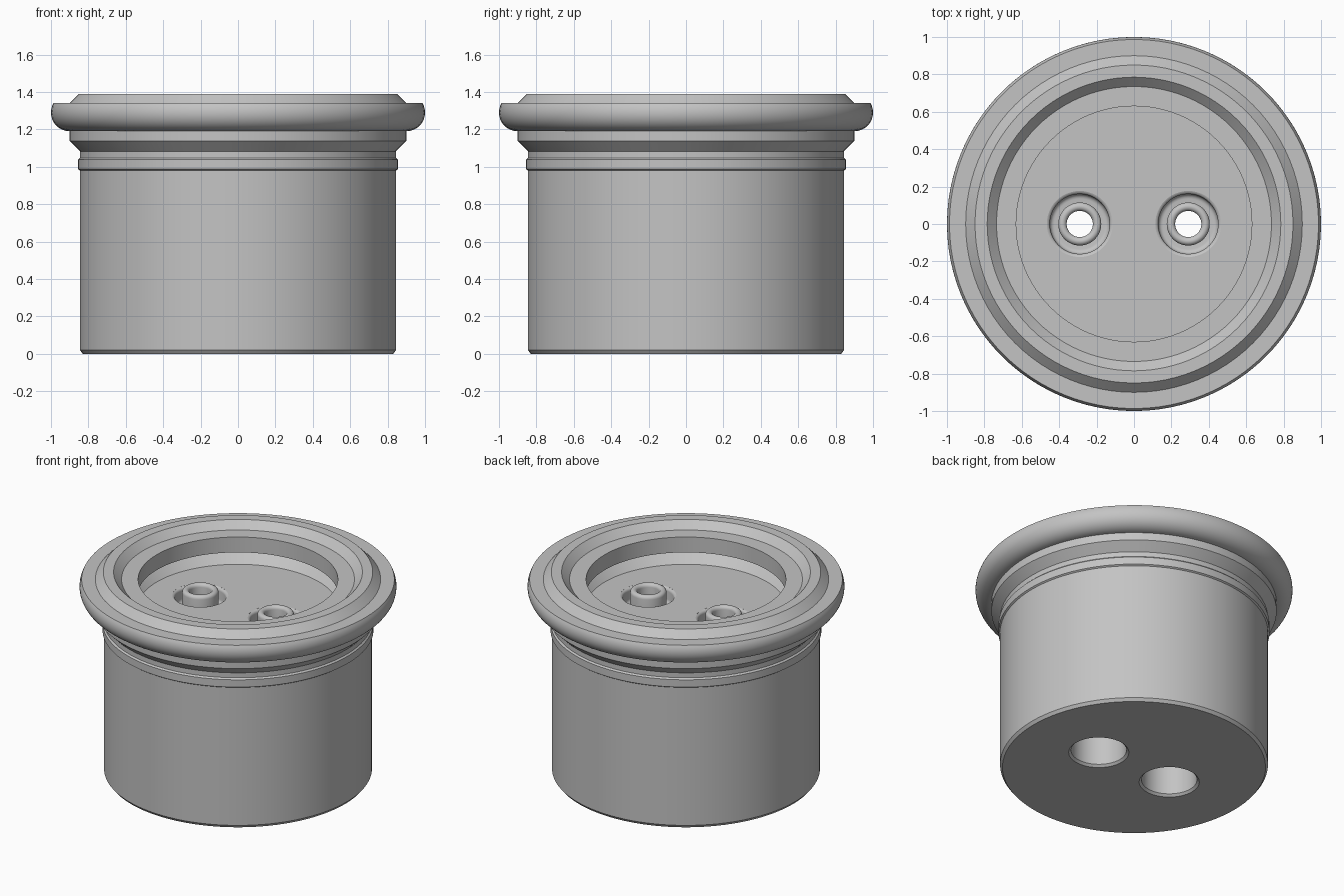
import bpy, bmesh, math

cube = bpy.data.objects.get("Cube")
if cube:
    bpy.data.objects.remove(cube, do_unlink=True)

grey = bpy.data.materials.new("plain_grey")
grey.use_nodes = True
colour = (0.55, 0.55, 0.55, 1)
grey.diffuse_color = colour
grey.node_tree.nodes["Principled BSDF"].inputs["Base Color"].default_value = colour


def arc(cx, cz, r, start, end, steps):
    """Points along an arc in the profile plane, angles in degrees."""
    angles = [math.radians(start + (end - start) * i / steps) for i in range(steps + 1)]
    return [(cx + r * math.cos(a), cz + r * math.sin(a)) for a in angles]


def lathe(name, profile, x=0, sides=96):
    """Spin a (radius, height) profile around the upright axis."""
    bm = bmesh.new()
    verts = [bm.verts.new((r, 0, z)) for r, z in profile]
    edges = [bm.edges.new(pair) for pair in zip(verts, verts[1:])]
    bmesh.ops.spin(bm, geom=verts + edges, cent=(0, 0, 0), axis=(0, 0, 1),
                   angle=math.tau, steps=sides, use_duplicate=False)
    bmesh.ops.remove_doubles(bm, verts=bm.verts, dist=0.0001)
    bmesh.ops.recalc_face_normals(bm, faces=bm.faces)
    mesh = bpy.data.meshes.new(name)
    bm.to_mesh(mesh)
    bm.free()
    mesh.materials.append(grey)
    obj = bpy.data.objects.new(name, mesh)
    obj.location.x = x
    bpy.context.collection.objects.link(obj)
    return obj


def activate(obj):
    bpy.ops.object.select_all(action="DESELECT")
    obj.select_set(True)
    bpy.context.view_layer.objects.active = obj


FLOOR, LEDGE, TOP = 1.15, 1.34, 1.39
MOAT = 1.05
PORT_X = 0.29

# Body: plain barrel, snap ring, flared neck, rounded lip, raised rim, grooved cup
body_profile = [
    (0, 0), (0.83, 0), (0.845, 0.02), (0.845, 0.98),
    (0.855, 0.987), (0.855, 1.038), (0.845, 1.048), (0.845, 1.082),
    (0.9, 1.137), (0.9, 1.19),
    *arc(0.9, 1.29, 0.1, -85, 30, 14),
    (0.9, LEDGE), (0.85, TOP), (0.785, TOP), (0.735, LEDGE),
    (0.63, LEDGE), (0.63, 1.233), (0.69, 1.233), (0.69, 1.21),
    (0.63, FLOOR), (0, FLOOR),
]
body = lathe("body", body_profile)

# Ports: wide bore below, narrow hole, rounded pocket above
pocket_profile = [
    (0, -0.02), (0.21, -0.02), (0.19, 0), (0.175, 0.015),
    (0.175, 0.95), (0.07, 0.95), (0.07, MOAT),
    *arc(0.135, MOAT + 0.025, 0.025, -90, 0, 4),
    *arc(0.18, FLOOR - 0.02, 0.02, 180, 100, 4),
    (0.177, FLOOR + 0.02), (0, FLOOR + 0.02),
]
# Spout: short tube with a rounded mouth
spout_profile = [
    (0.115, MOAT), *arc(0.0925, 1.173, 0.0225, 0, 180, 8), (0.07, MOAT),
]
parts = [body]
for side, x in (("left", PORT_X), ("right", -PORT_X)):
    cutter = lathe(side + "_port_cutter", pocket_profile, x, 48)
    cutter.hide_render = True
    cut = body.modifiers.new(side + "_port", "BOOLEAN")
    cut.operation = "DIFFERENCE"
    cut.solver = "EXACT"
    cut.object = cutter
    activate(body)
    bpy.ops.object.modifier_apply(modifier=cut.name)
    bpy.data.objects.remove(cutter, do_unlink=True)
    parts.append(lathe(side + "_spout", spout_profile, x, 48))

# Smooth rounds, crisp corners
for part in parts:
    activate(part)
    bpy.ops.object.shade_smooth_by_angle(angle=math.radians(28))
